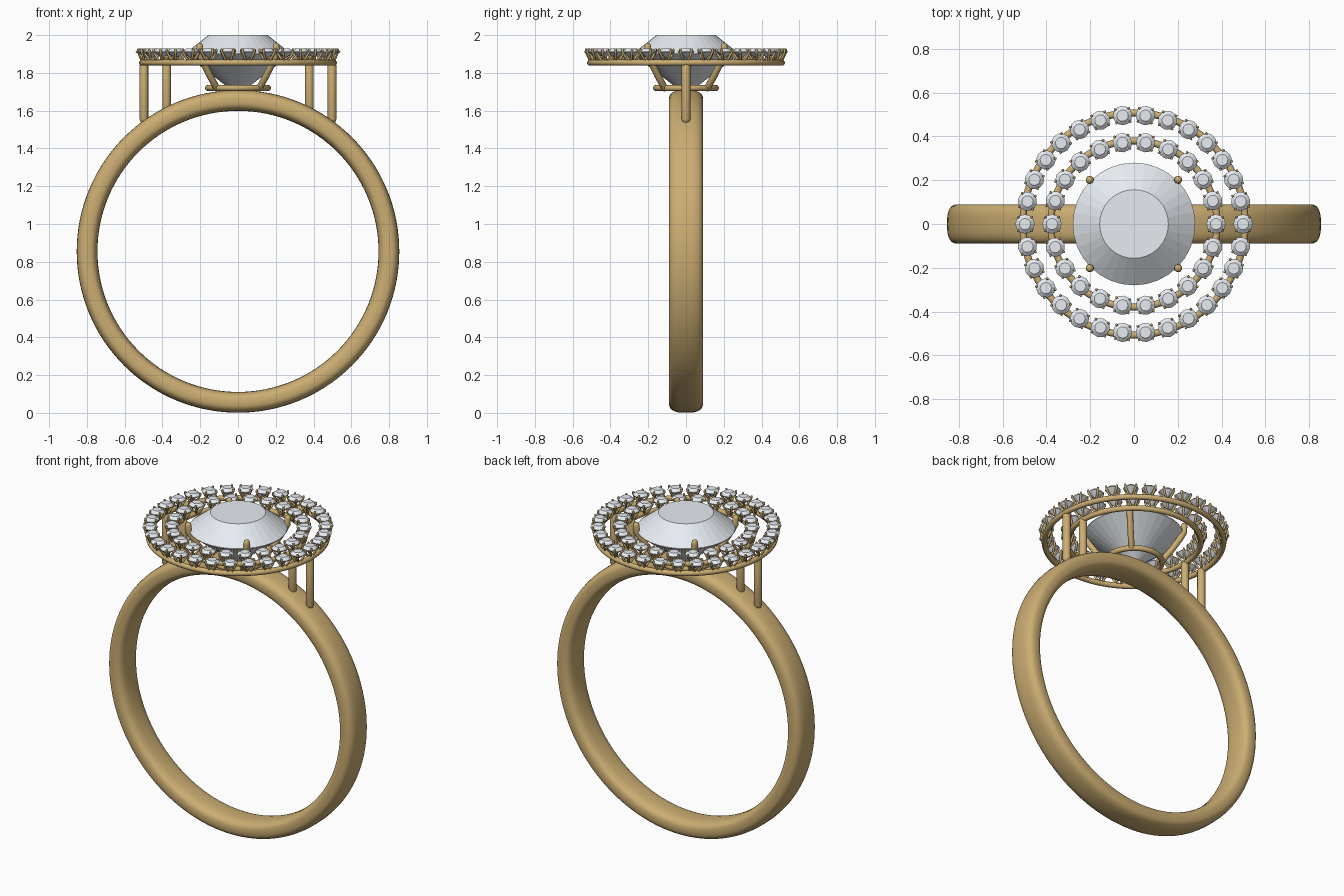
import bpy, bmesh, math
from mathutils import Vector, Matrix

if "Cube" in bpy.data.objects:
    bpy.data.objects.remove(bpy.data.objects["Cube"])


def material(name, colour):
    m = bpy.data.materials.new(name)
    m.diffuse_color = colour
    m.use_nodes = True
    m.node_tree.nodes["Principled BSDF"].inputs["Base Color"].default_value = m.diffuse_color
    return m


GOLD = material("gold", (0.60, 0.42, 0.17, 1))
GEM = material("clear_stone", (0.80, 0.84, 0.88, 1))


def finish(bm, name, mat, smooth):
    bmesh.ops.recalc_face_normals(bm, faces=bm.faces[:])
    me = bpy.data.meshes.new(name)
    bm.to_mesh(me)
    bm.free()
    ob = bpy.data.objects.new(name, me)
    bpy.context.collection.objects.link(ob)
    me.materials.append(mat)
    for p in me.polygons:
        p.use_smooth = smooth
    return ob


def skin(bm, rings, closed=False):
    """Join rings of points with quads; cap the ends unless closed."""
    vs = [[bm.verts.new(p) for p in r] for r in rings]
    n, k = len(vs), len(vs[0])
    for i in range(n if closed else n - 1):
        a, b = vs[i], vs[(i + 1) % n]
        for j in range(k):
            bm.faces.new((a[j], a[(j + 1) % k], b[(j + 1) % k], b[j]))
    if not closed:
        bm.faces.new(vs[0])
        bm.faces.new(vs[-1])


def rod(bm, points, r, sides=12, dome=True):
    """Round wire along points with domed ends."""
    pts = [Vector(p) for p in points]
    stations = []
    for i, p in enumerate(pts):
        d = (pts[min(i + 1, len(pts) - 1)] - pts[max(i - 1, 0)]).normalized()
        end = -1 if i == 0 else (1 if i == len(pts) - 1 else 0)
        caps = [(0.0, 1.0)]
        if end and dome:
            caps = [(0.0, 1.0), (0.6, 0.8), (0.92, 0.39)]
            if end < 0:
                caps.reverse()
        for off, s in caps:
            stations.append((p + d * off * r * end, d, r * s))
    rings = []
    for p, d, rad in stations:
        u = d.cross(Vector((0.31, 0.95, 0.02))).normalized()
        v = d.cross(u)
        rings.append([p + rad * (math.cos(t) * u + math.sin(t) * v)
                      for t in (2 * math.pi * j / sides for j in range(sides))])
    skin(bm, rings)


def hoop(name, R, r, z, seg=96, sides=12):
    """Horizontal wire ring."""
    bm = bmesh.new()
    rings = []
    for i in range(seg):
        a = 2 * math.pi * i / seg
        rings.append([((R + r * math.cos(t)) * math.cos(a), (R + r * math.cos(t)) * math.sin(a),
                       z + r * math.sin(t))
                      for t in (2 * math.pi * j / sides for j in range(sides))])
    skin(bm, rings, closed=True)
    return finish(bm, name, GOLD, True)


def gem(bm, M, R, table, crown, girdle, pavilion, sides):
    """Faceted stone: table, crown, thin girdle, pointed pavilion."""
    prof = [(table, crown), (R, girdle / 2), (R, -girdle / 2), (R * 0.01, -pavilion)]
    skin(bm, [[M @ Vector((r * math.cos(t), r * math.sin(t), z))
               for t in (2 * math.pi * j / sides for j in range(sides))] for r, z in prof])


# Finger band: rounded-rectangle section swept around the y axis
bm = bmesh.new()
rings = []
for i in range(128):
    a = 2 * math.pi * i / 128
    ring = []
    for j in range(32):
        t = 2 * math.pi * j / 32
        c, s = math.cos(t), math.sin(t)
        rad = 0.799 + 0.055 * math.copysign(abs(c) ** 0.7, c)
        ring.append((rad * math.sin(a), 0.09 * math.copysign(abs(s) ** 0.7, s),
                     0.855 + rad * math.cos(a)))
    rings.append(ring)
skin(bm, rings, closed=True)
finish(bm, "band", GOLD, True)

# Centre stone
bm = bmesh.new()
gem(bm, Matrix.Translation((0, 0, 1.90)), 0.28, 0.157, 0.10, 0.004, 0.215, 32)
finish(bm, "centre_stone", GEM, False)

# Basket: base ring and four claws
hoop("basket_base_ring", 0.159, 0.016, 1.72, 64)
bm = bmesh.new()
for k in range(4):
    a = math.radians(45 + 90 * k)
    path = [(0.160, 1.72), (0.215, 1.79), (0.262, 1.86), (0.284, 1.90), (0.286, 1.942)]
    rod(bm, [(r * math.cos(a), r * math.sin(a), z) for r, z in path], 0.018)
finish(bm, "basket_claws", GOLD, True)

# Two halos: wire ring, small stones and four tiny claws per stone
for name, ring_r, stone_r, count in (("inner_halo", 0.38, 0.375, 22),
                                     ("outer_halo", 0.508, 0.498, 30)):
    hoop(name + "_ring", ring_r, 0.016, 1.854)
    stones, claws = bmesh.new(), bmesh.new()
    for i in range(count):
        M = Matrix.Rotation(2 * math.pi * i / count, 4, 'Z') @ Matrix.Translation((stone_r, 0, 1.912))
        gem(stones, M, 0.044, 0.026, 0.016, 0.002, 0.035, 12)
        for k in range(4):
            a = math.radians(45 + 90 * k)
            path = [(0.014, -0.05), (0.032, -0.022), (0.044, 0.0), (0.044, 0.010)]
            rod(claws, [M @ Vector((r * math.cos(a), r * math.sin(a), z)) for r, z in path],
                0.0065, 6)
    finish(stones, name + "_stones", GEM, False)
    finish(claws, name + "_claws", GOLD, True)

# Posts carrying the halos on the band shoulders
bm = bmesh.new()
for side in (-1, 1):
    for x, z0 in ((0.378, 1.615), (0.498, 1.555)):
        rod(bm, [(side * x, 0, z0), (side * x, 0, 1.84)], 0.023, 16)
finish(bm, "halo_posts", GOLD, True)
